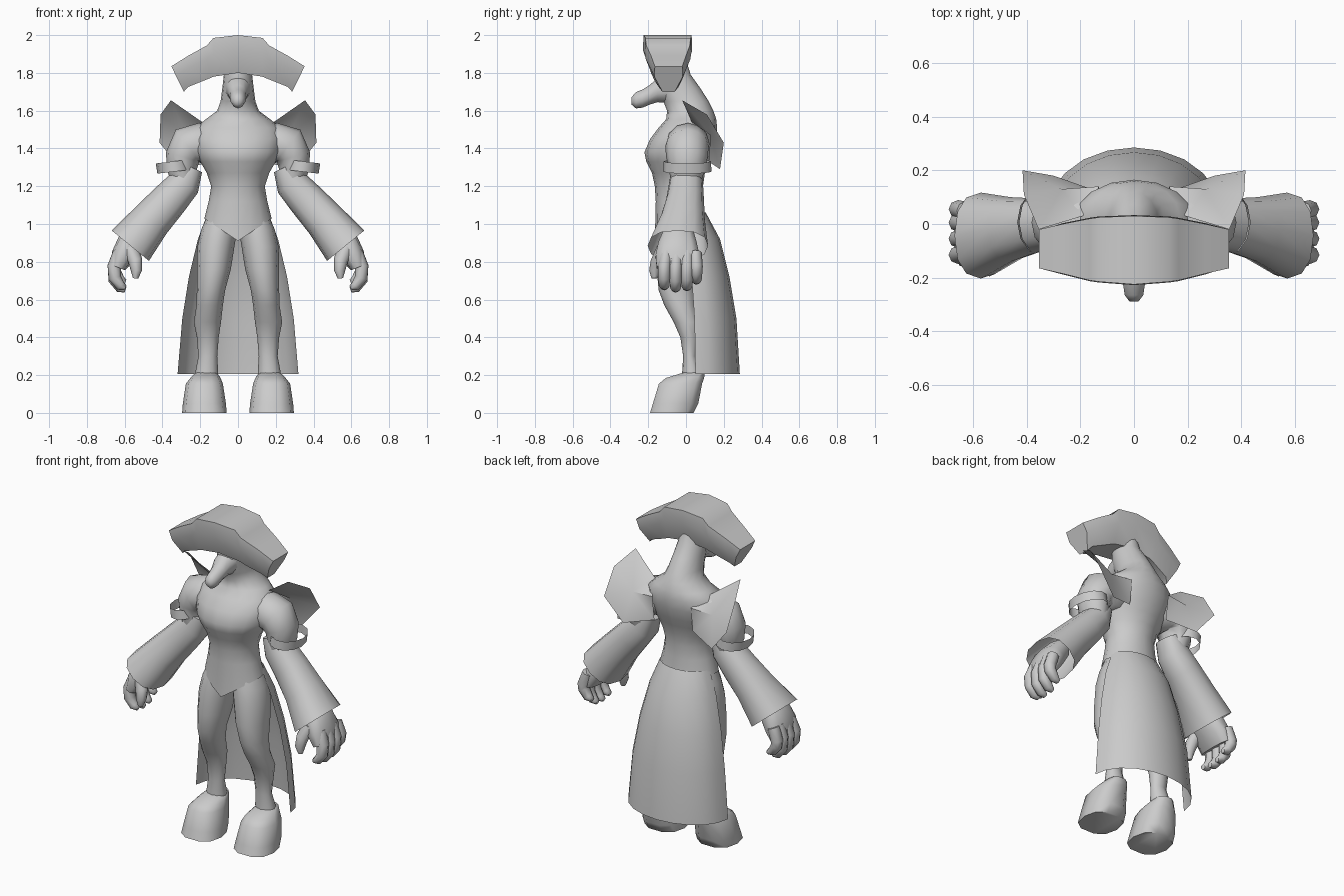
import bpy, bmesh, math
from mathutils import Vector

if "Cube" in bpy.data.objects:
    bpy.data.objects.remove(bpy.data.objects["Cube"])

grey = bpy.data.materials.new("plain_grey")
grey.diffuse_color = (0.6, 0.6, 0.6, 1)
grey.use_nodes = True
grey.node_tree.nodes["Principled BSDF"].inputs["Base Color"].default_value = grey.diffuse_color
X, Y = Vector((1, 0, 0)), Vector((0, 1, 0))


def finish(name, bm, mirror, angle=65):
    bmesh.ops.recalc_face_normals(bm, faces=bm.faces)
    me = bpy.data.meshes.new(name)
    bm.to_mesh(me)
    bm.free()
    ob = bpy.data.objects.new(name, me)
    bpy.context.collection.objects.link(ob)
    me.materials.append(grey)
    bpy.ops.object.select_all(action='DESELECT')
    ob.select_set(True)
    bpy.context.view_layer.objects.active = ob
    bpy.ops.object.shade_smooth_by_angle(angle=math.radians(angle))
    if mirror:
        ob.modifiers.new("mirror", 'MIRROR').use_mirror_merge = False
    return ob


def power(v, p):
    return math.copysign(abs(v) ** p, v)


def loft(name, rows, side=Y, n=12, p=1.0, start=True, end=True, mirror=False,
         flat=False, arc=None, angle=65, shape=None):
    """Skin elliptical rings (centre x, y, z, radius across, radius along side)."""
    bm = bmesh.new()
    pts = [Vector(r[:3]) for r in rows]
    rings = []
    for i, r in enumerate(rows):
        t = pts[min(i + 1, len(pts) - 1)] - pts[max(i - 1, 0)]
        u = (X if side is Y else Vector((0, 0, 1))) if flat else side.cross(t).normalized()
        ring = []
        for k in range(n + (1 if arc else 0)):
            a = arc * k / n if arc else 2 * math.pi * k / n
            co = pts[i] + u * r[3] * power(math.cos(a), p) + side * r[4] * power(math.sin(a), p)
            if shape:
                co = shape(i, co)
            ring.append(bm.verts.new(co))
        rings.append(ring)
    for a, b in zip(rings, rings[1:]):
        m = len(a)
        for k in range(m - 1 if arc else m):
            bm.faces.new((a[k], a[(k + 1) % m], b[(k + 1) % m], b[k]))
    if start:
        bm.faces.new(rings[0])
    if end:
        bm.faces.new(rings[-1])
    return finish(name, bm, mirror, angle)


def span(z, rx, front, back, cx=0):
    """Horizontal ring given by its front and back limits."""
    return (cx, (front + back) / 2, z, rx, (back - front) / 2)


# Torso, tunic point and cowl in one skin
def tunic_point(i, co):
    if i == 0 and co.y < 0:
        co.z = 0.91 + 0.12 * min(1, abs(co.x) / 0.18)
    return co


loft("torso", [span(1.03, .178, -.165, .10), span(1.12, .155, -.16, .09),
               span(1.20, .142, -.165, .09), span(1.27, .165, -.18, .10),
               span(1.33, .20, -.21, .12), span(1.38, .225, -.22, .14),
               span(1.45, .24, -.19, .16), span(1.51, .225, -.145, .165),
               span(1.555, .17, -.105, .16), span(1.60, .11, -.10, .145),
               span(1.65, .092, -.12, .12), span(1.72, .083, -.15, .075),
               span(1.79, .075, -.155, .025), span(1.87, .05, -.14, .0)],
     n=16, flat=True, start=False, shape=tunic_point)

# Drooping beak
loft("beak", [(0, -.09, 1.72, .08, .07), (0, -.15, 1.71, .065, .058),
              (0, -.19, 1.685, .052, .046), (0, -.23, 1.664, .048, .042),
              (0, -.265, 1.655, .043, .036), (0, -.288, 1.652, .02, .018)],
     side=X, n=10, flat=True)

# Arched hat: sections (x, top z, bottom z, front y, back y)
half = [(.32, 1.835, 1.70, -.165, -.02), (.265, 1.89, 1.725, -.185, .0),
        (.165, 1.945, 1.765, -.21, .02), (.13, 1.985, 1.78, -.215, .025),
        (0, 2.0, 1.80, -.225, .03)]
bm = bmesh.new()
rings = []
for s, (x, top, low, f, b) in ([(-1, h) for h in half] + [(1, h) for h in half[-2::-1]]):
    # outer end leans outward at its upper edge
    lean = .033 if x > .3 else 0
    rings.append([bm.verts.new((s * (x + lean * sg), y, z)) for y, z, sg in (
        (f, top, 1), (f - .003, top * .6 + low * .4, .2), (f + .04, low, -1),
        (b - .04, low, -1), (b + .003, top * .6 + low * .4, .2), (b, top, 1))])
for a, b in zip(rings, rings[1:]):
    for k in range(6):
        bm.faces.new((a[k], a[(k + 1) % 6], b[(k + 1) % 6], b[k]))
bm.faces.new(rings[0])
bm.faces.new(rings[-1])
finish("hat", bm, False)

# Flared collar wings behind the shoulders
bm = bmesh.new()
edge = [(.19, .03, 1.54), (.355, -.02, 1.655), (.41, .11, 1.58), (.415, .20, 1.43),
        (.30, .18, 1.29), (.13, .12, 1.33), (.13, .14, 1.48)]
vs = [bm.verts.new(c) for c in edge]
hub = bm.verts.new((.27, .13, 1.47))
for k in range(7):
    bm.faces.new((vs[k], vs[(k + 1) % 7], hub))
finish("collar_wing", bm, True)

# Long open skirt around the back
loft("back_skirt", [(0, .0, 1.06, .16, .105), (0, .01, .92, .212, .17),
                    (0, .03, .72, .26, .20), (0, .045, .5, .295, .222),
                    (0, .05, .205, .32, .235)],
     n=10, flat=True, arc=math.pi, start=False, end=False)

# Legs
loft("leg", [span(1.06, .075, -.12, .07, .08), span(.97, .095, -.14, .09, .10),
             span(.88, .098, -.15, .09, .117), span(.76, .09, -.155, .075, .128),
             span(.65, .075, -.145, .05, .143), span(.57, .07, -.115, .05, .150),
             span(.48, .072, -.065, .075, .162), span(.40, .058, -.03, .07, .160),
             span(.30, .05, -.015, .055, .160), span(.22, .06, -.02, .08, .165),
             span(.17, .06, -.02, .08, .168)], n=12, flat=True, mirror=True)

# Feet
loft("foot", [span(0, .118, -.195, .045, .178), span(.05, .114, -.18, .07, .178),
              span(.155, .098, -.148, .09, .178), span(.185, .08, -.11, .1, .172),
              span(.215, .055, -.01, .102, .168)], n=10, p=.8, flat=True, mirror=True)

# Upper arms
loft("shoulder", [(.13, .01, 1.42, .10, .10), (.20, .01, 1.425, .11, .115),
                  (.262, .005, 1.41, .112, .115), (.293, .005, 1.355, .092, .11),
                  (.296, .005, 1.29, .08, .095), (.285, .0, 1.22, .065, .08)],
     n=12, mirror=True)

# Open arm bands
loft("arm_band", [(.343, .007, 1.332, .092, .125), (.335, .007, 1.277, .092, .128)],
     n=12, start=False, end=False, mirror=True, flat=True,
     shape=lambda i, c: Vector((c.x, c.y, c.z - .12 * (c.x - .34))))

# Sleeved forearms flaring to an open cuff
loft("forearm", [(.245, .0, 1.30, .06, .075), (.285, .0, 1.215, .088, .09),
                 (.36, -.005, 1.13, .098, .10), (.46, -.02, 1.02, .108, .12),
                 (.57, -.043, .885, .127, .16)],
     n=12, p=.85, end=False, mirror=True)

# Hands
loft("palm", [(.52, -.04, .96, .06, .08), (.575, -.045, .89, .07, .105),
              (.61, -.045, .83, .062, .12), (.635, -.045, .77, .04, .115)],
     n=10, p=.8, mirror=True)
for k, (y, low) in enumerate([(-.115, .65), (-.055, .638), (.005, .645), (.055, .68)]):
    loft("finger_%d" % (k + 1),
         [(.628, y * .9, .85, .034, .034), (.655, y, .775, .036, .034),
          (.652, y, low + .065, .034, .032), (.622, y, low + .022, .026, .028),
          (.596, y, low + .012, .014, .016)], n=8, mirror=True)
loft("thumb", [(.575, -.11, .88, .045, .045), (.545, -.15, .81, .038, .036),
               (.538, -.165, .755, .03, .03), (.542, -.168, .712, .014, .015)],
     n=8, mirror=True)
